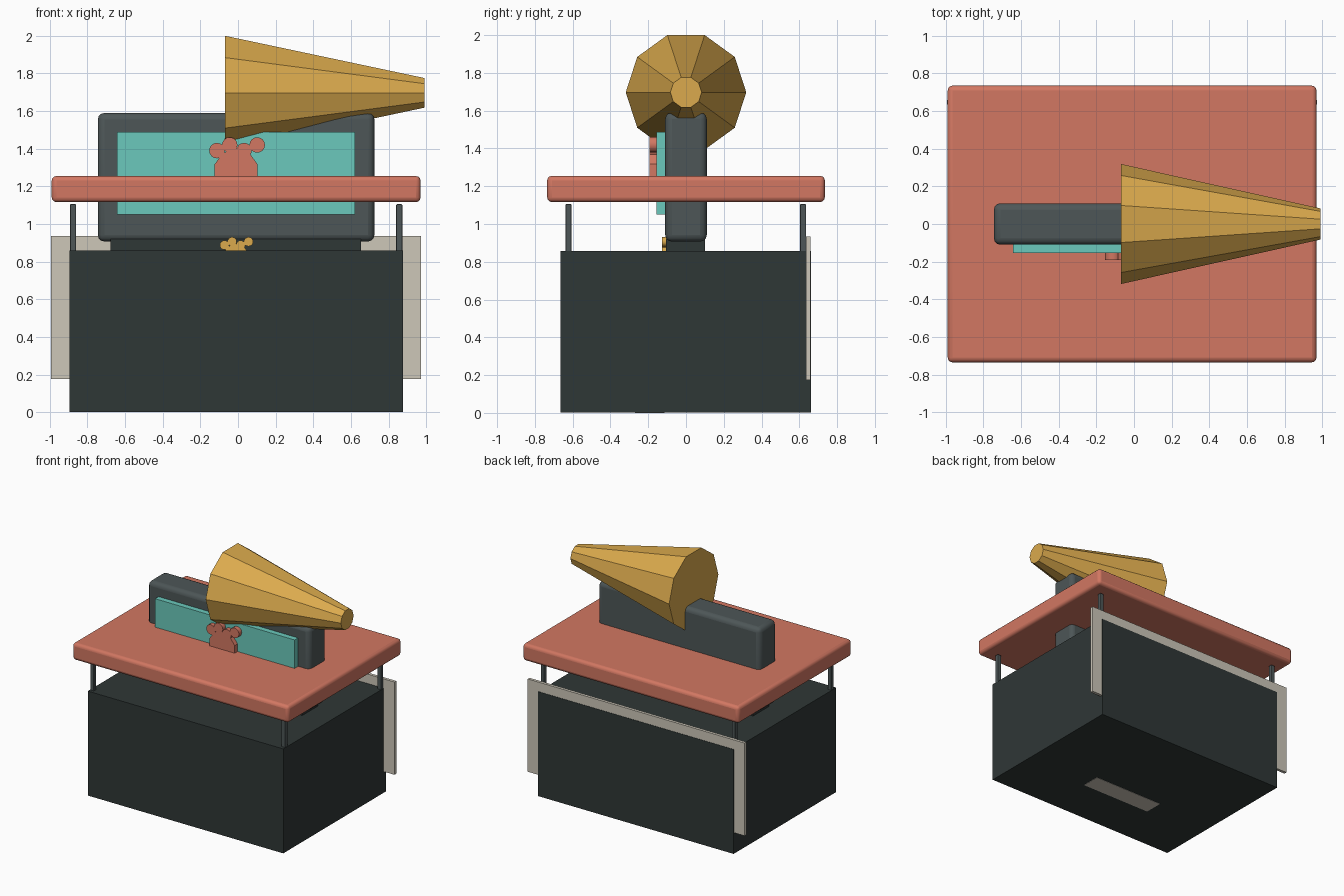
import bpy, math

if "Cube" in bpy.data.objects:
    bpy.data.objects.remove(bpy.data.objects["Cube"])


def material(name, r, g, b):
    m = bpy.data.materials.new(name)
    lin = [((c / 255 + 0.055) / 1.055) ** 2.4 for c in (r, g, b)]
    m.diffuse_color = (*lin, 1)
    m.use_nodes = True
    m.node_tree.nodes["Principled BSDF"].inputs["Base Color"].default_value = m.diffuse_color
    return m


CORAL = material("coral", 210, 119, 98)
DARK = material("dark slate", 47, 55, 54)
GREY = material("slate grey", 77, 86, 87)
TEAL = material("teal", 107, 201, 188)
GOLD = material("gold", 219, 170, 77)
BEIGE = material("beige", 205, 199, 185)


def box(name, x, y, z, mat, bevel=0):
    """Box from (min, max) ranges, optionally with rounded edges."""
    bpy.ops.mesh.primitive_cube_add(size=1, location=[sum(r) / 2 for r in (x, y, z)])
    ob = bpy.context.object
    ob.name = name
    ob.scale = [r[1] - r[0] for r in (x, y, z)]
    bpy.ops.object.transform_apply(location=False, rotation=False, scale=True)
    ob.data.materials.append(mat)
    if bevel:
        mod = ob.modifiers.new("round", 'BEVEL')
        mod.width, mod.segments = bevel, 3
        bpy.ops.object.shade_smooth_by_angle(angle=math.radians(35))
    return ob


def disc(name, x, z, radius, y, mat, sides=16):
    """Upright disc facing the front, spanning the y range."""
    bpy.ops.mesh.primitive_cylinder_add(
        vertices=sides, radius=radius, depth=y[1] - y[0],
        location=(x, sum(y) / 2, z), rotation=(math.pi / 2, 0, 0))
    ob = bpy.context.object
    ob.name = name
    ob.data.materials.append(mat)
    bpy.ops.object.shade_smooth_by_angle(angle=math.radians(30))


def paw(name, x, z, s, y, mat):
    """Paw emblem: one pad and four staggered toes."""
    disc(name + "_pad", x, z, 0.12 * s, y, mat, 10)
    for i, (dx, dz) in enumerate([(-0.102, 0.11), (-0.034, 0.14), (0.042, 0.11), (0.112, 0.14)]):
        disc(f"{name}_toe_{i + 1}", x + dx * s, z + dz * s, 0.041 * s, y, mat)


# Counter base, back board and underside plate
box("counter_base", (-0.896, 0.876), (-0.665, 0.663), (0.002, 0.858), DARK)
box("back_board", (-0.993, 0.973), (0.636, 0.66), (0.175, 0.935), BEIGE)
box("underside_plate", (-0.36, 0.28), (-0.27, -0.115), (0, 0.005), BEIGE)

# Posts and roof slab
for x in (-0.877, 0.857):
    for y in (-0.622, 0.62):
        box("post", (x - 0.016, x + 0.016), (y - 0.016, y + 0.016), (0.85, 1.105), GREY, 0.004)
box("roof_slab", (-0.99, 0.97), (-0.735, 0.735), (1.116, 1.255), CORAL, 0.025)

# Sign and its foot
box("sign_foot", (-0.677, 0.655), (-0.105, 0.1), (0.5, 0.92), DARK)
box("sign_body", (-0.745, 0.725), (-0.11, 0.11), (0.907, 1.59), GREY, 0.035)
box("sign_screen", (-0.643, 0.622), (-0.155, -0.1), (1.05, 1.488), TEAL)

# Paw emblems on the sign and on the foot
paw("sign_paw", -0.01, 1.28, 1.0, (-0.192, -0.15), CORAL)
paw("foot_paw", -0.011, 0.822, 0.6, (-0.128, -0.1), GOLD)

# Ten-sided horn lying along x
bpy.ops.mesh.primitive_cone_add(vertices=10, radius1=0.319, radius2=0.083, depth=1.06,
                                location=(0.46, 0, 1.697), rotation=(0, math.pi / 2, 0))
horn = bpy.context.object
horn.name = "horn"
horn.data.materials.append(GOLD)
# Put a horn corner exactly to the sides so the top is flat
corner = max((v.co for v in horn.data.vertices), key=lambda c: c.y)
if abs(corner.x) > 0.01:
    a = math.atan2(corner.x, corner.y)
    for v in horn.data.vertices:
        px, py = v.co.x, v.co.y
        v.co.x = px * math.cos(a) - py * math.sin(a)
        v.co.y = px * math.sin(a) + py * math.cos(a)
